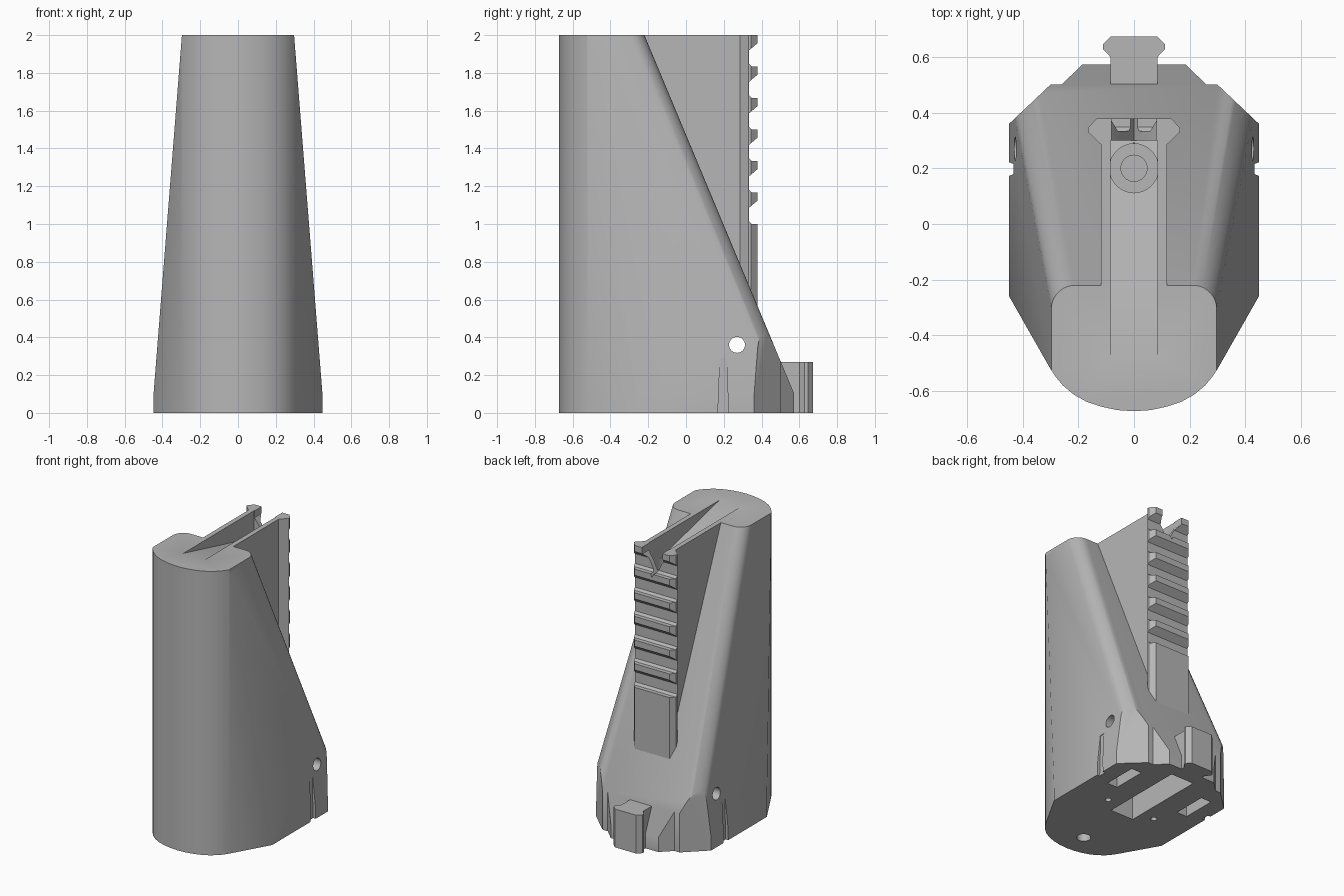
import bpy, bmesh, math

if "Cube" in bpy.data.objects:
    bpy.data.objects.remove(bpy.data.objects["Cube"], do_unlink=True)

grey = bpy.data.materials.new("plain grey")
grey.use_nodes = True
COLOR = (0.47, 0.47, 0.47, 1)
grey.diffuse_color = COLOR
grey.node_tree.nodes["Principled BSDF"].inputs["Base Color"].default_value = COLOR


def loft(name, lower, upper):
    """Closed solid between two rings of 3D points."""
    bm = bmesh.new()
    a = [bm.verts.new(p) for p in lower]
    b = [bm.verts.new(p) for p in upper]
    bm.faces.new(a)
    bm.faces.new(b)
    for i in range(len(a)):
        j = (i + 1) % len(a)
        bm.faces.new((a[i], a[j], b[j], b[i]))
    bmesh.ops.recalc_face_normals(bm, faces=bm.faces)
    mesh = bpy.data.meshes.new(name)
    bm.to_mesh(mesh)
    bm.free()
    mesh.materials.append(grey)
    ob = bpy.data.objects.new(name, mesh)
    bpy.context.collection.objects.link(ob)
    return ob


def prism_z(name, pts, z0, z1):
    return loft(name, [(x, y, z0) for x, y in pts], [(x, y, z1) for x, y in pts])


def prism_x(name, pts, x0, x1):
    return loft(name, [(x0, y, z) for y, z in pts], [(x1, y, z) for y, z in pts])


def prism_y(name, pts, y0, y1):
    return loft(name, [(x, y0, z) for x, z in pts], [(x, y1, z) for x, z in pts])


def mirrored(half):
    """Complete a right-hand outline across x = 0."""
    return half + [(-x, y) for x, y in reversed(half) if x > 0]


def circle(u, v, r, n=32):
    return [(u + r * math.cos(i * math.tau / n), v + r * math.sin(i * math.tau / n))
            for i in range(n)]


def rect(u, v, hu, hv):
    return [(u - hu, v - hv), (u + hu, v - hv), (u + hu, v + hv), (u - hu, v + hv)]


def boolean(ob, tool, op="DIFFERENCE"):
    bpy.context.view_layer.objects.active = ob
    mod = ob.modifiers.new("cut", "BOOLEAN")
    mod.object, mod.operation, mod.solver = tool, op, "EXACT"
    bpy.ops.object.modifier_apply(modifier=mod.name)


def discard(tool):
    bpy.data.objects.remove(tool, do_unlink=True)


def rounded_section(half_width, back, r, z):
    """Slab section with rounded rear corners."""
    half = [(half_width, -1)]
    for i in range(13):
        a = i / 12 * math.pi / 2
        half.append((half_width - r + r * math.cos(a), back - r + r * math.sin(a)))
    return [(x, y, z) for x, y in mirrored(half)]


# Body: upright outline trimmed by a tapered, rounded wedge
outline = mirrored([(0, -0.672), (0.06, -0.668), (0.12, -0.655), (0.17, -0.638),
                    (0.215, -0.613), (0.255, -0.58), (0.28, -0.55), (0.3, -0.52),
                    (0.448, -0.26), (0.448, 0.36), (0.3, 0.5), (0.26, 0.5), (0.185, 0.573)])
body = prism_z("body", outline, 0, 2)
taper = loft("taper", rounded_section(0.459, 0.636, 0.1, -0.05),
             rounded_section(0.293, -0.241, 0.085, 2.05))
boolean(body, taper, "INTERSECT")
discard(taper)

# Rear toothed rail
rail_half = [(0.118, -0.3), (0.118, 0.285), (0.165, 0.33), (0.165, 0.345), (0.135, 0.378)]
rail = prism_z("toothed_rail", mirrored(rail_half), 0.42, 2)
for k in range(6):
    z = 1 + k / 6
    groove = prism_x("groove", [(0.333, z + 0.015), (0.348, z), (0.42, z), (0.42, z + 0.15),
                                (0.38, z + 0.125), (0.333, z + 0.085)], -0.3, 0.3)
    boolean(rail, groove)
    discard(groove)

# Sloping channel, rear notch and screw bore through the top
cutters = [
    prism_x("channel", [(-0.49, 2), (-0.49, 2.1), (0.3, 2.1), (0.3, 1.81)], -0.084, 0.084),
    prism_y("notch", [(-0.08, 2.1), (-0.08, 1.95), (-0.045, 1.9), (0, 1.81),
                      (0.045, 1.9), (0.08, 1.95), (0.08, 2.1)], 0.27, 0.42),
    prism_z("counterbore", circle(0, 0.2, 0.088), 1.77, 1.88),
    prism_z("bore", circle(0, 0.2, 0.047), 1.4, 1.85),
]
for tool in cutters:
    boolean(body, tool)
    boolean(rail, tool)
    discard(tool)

# Cross hole, underside pockets and side grip notches
cutters = [
    prism_x("cross_hole", circle(0.27, 0.36, 0.042), -0.6, 0.6),
    prism_z("front_hole", circle(0, -0.5, 0.045), -0.1, 0.2),
    prism_z("centre_pocket", rect(0, 0.18, 0.09, 0.3), -0.1, 0.2),
]
for side in (-1, 1):
    cutters += [
        prism_z("side_pocket", rect(side * 0.29, 0.25, 0.04, 0.12), -0.1, 0.15),
        prism_z("small_hole", circle(side * 0.19, -0.03, 0.02, 20), -0.1, 0.12),
        prism_x("side_notch", [(0.165, -0.1), (0.18, 0.29), (0.215, 0.29), (0.228, -0.1)],
                side * 0.428, side * 0.5),
    ]
for tool in cutters:
    boolean(body, tool)
    discard(tool)

# Short rear lug on the base
lug_half = [(0.085, 0.48), (0.085, 0.6), (0.112, 0.628), (0.112, 0.645), (0.083, 0.673)]
lug = prism_z("rear_lug", mirrored(lug_half), 0, 0.27)

# Smooth shading with sharp edges kept
for ob in (body, rail, lug):
    bpy.ops.object.select_all(action="DESELECT")
    ob.select_set(True)
    bpy.context.view_layer.objects.active = ob
    bpy.ops.object.shade_smooth_by_angle(angle=math.radians(30))
